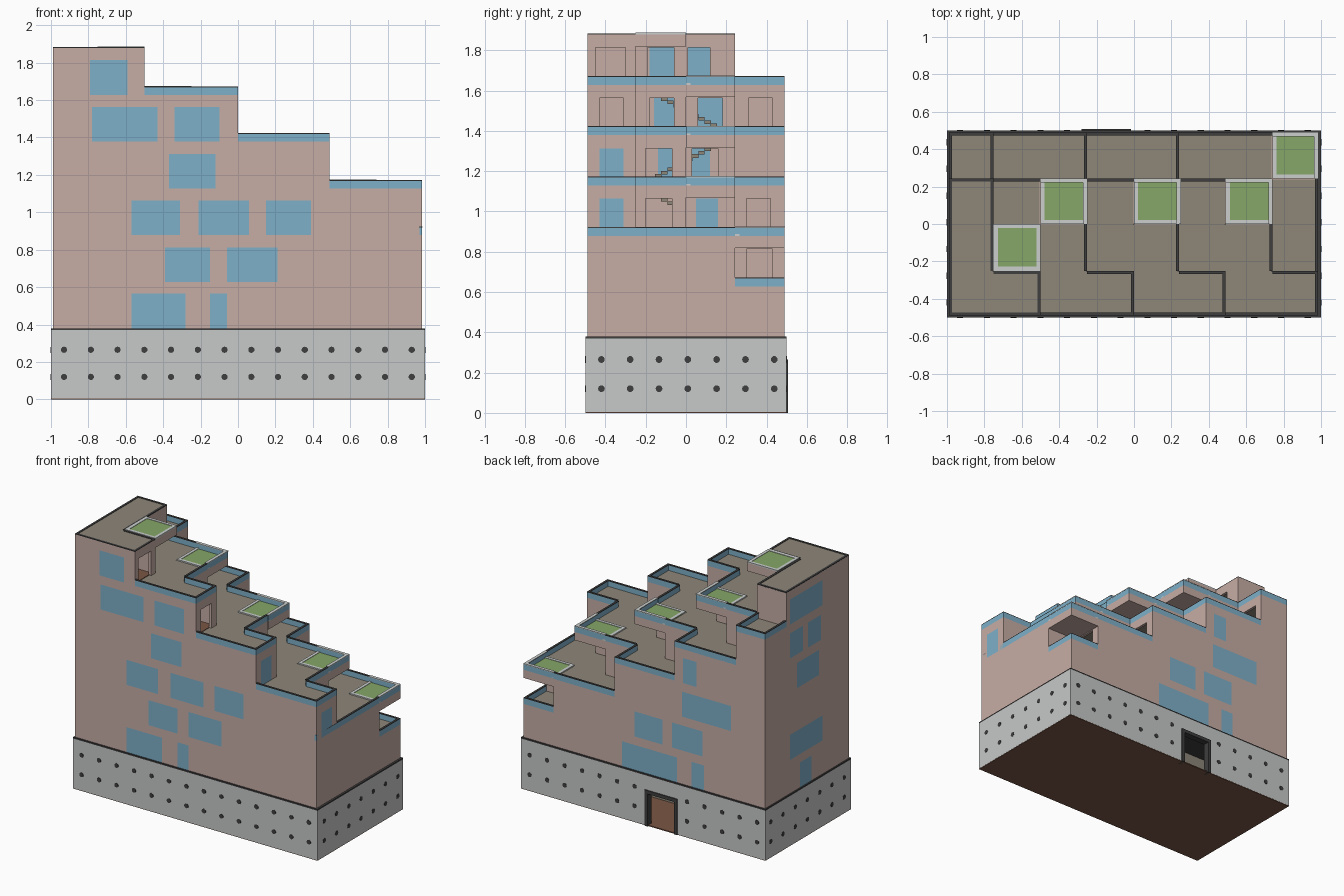
import bpy, bmesh, math
from mathutils import Matrix

if "Cube" in bpy.data.objects:
    bpy.data.objects.remove(bpy.data.objects["Cube"])


def material(name, rgb):
    m = bpy.data.materials.new(name)
    lin = [((c / 255 + 0.055) / 1.055) ** 2.4 for c in rgb]
    m.diffuse_color = (*lin, 1)
    m.use_nodes = True
    m.node_tree.nodes["Principled BSDF"].inputs["Base Color"].default_value = m.diffuse_color
    return m


PINK = material("pink_render", (199, 173, 165))
BLUE = material("blue_glass", (126, 176, 202))
GREY = material("concrete", (199, 201, 200))
DARK = material("dark_trim", (62, 62, 62))
OLIVE = material("terrace_floor", (141, 134, 121))
GREEN = material("planting", (134, 166, 104))
LIGHT = material("light_frame", (203, 207, 206))
BROWN = material("brown_floor", (122, 86, 68))


def finish(name, bm, mat):
    me = bpy.data.meshes.new(name)
    bm.to_mesh(me)
    bm.free()
    me.materials.append(mat)
    ob = bpy.data.objects.new(name, me)
    bpy.context.collection.objects.link(ob)


def boxes(name, items, mat):
    """One object from boxes given as (x0, x1, y0, y1, z0, z1)."""
    if not items:
        return
    bm = bmesh.new()
    for x0, x1, y0, y1, z0, z1 in items:
        size = Matrix.Diagonal((x1 - x0, y1 - y0, z1 - z0, 1))
        mid = Matrix.Translation(((x0 + x1) / 2, (y0 + y1) / 2, (z0 + z1) / 2))
        bmesh.ops.create_cube(bm, size=1, matrix=mid @ size)
    finish(name, bm, mat)


def prism(name, pts, z0, z1, mat):
    bm = bmesh.new()
    face = bm.faces.new([bm.verts.new((x, y, z0)) for x, y in pts])
    top = bmesh.ops.extrude_face_region(bm, geom=[face])["geom"]
    verts = [g for g in top if isinstance(g, bmesh.types.BMVert)]
    bmesh.ops.translate(bm, verts=verts, vec=(0, 0, z1 - z0))
    bmesh.ops.recalc_face_normals(bm, faces=bm.faces)
    finish(name, bm, mat)


W, E = -0.99, 0.985                      # west and east faces of the body
ROWS = [-0.49, -0.25, 0.0, 0.243, 0.49]  # depth bands, front to back
H, DOOR_H, WALL = 0.25, 0.185, 0.02


def outline(lims, inset=0.0):
    """Stepped footprint, counter-clockwise, from the east limit of each row."""
    pts = [(W + inset, ROWS[0] + inset)]
    n = len(lims)
    for i, x in enumerate(lims):
        lo = ROWS[i] + (inset if i == 0 else -inset)
        for p in ((x - inset, lo), (x - inset, ROWS[i + 1] - inset)):
            if p != pts[-1]:
                pts.append(p)
    pts.append((W + inset, ROWS[n] - inset))
    return pts


def strip(p, q, t, z0, z1):
    """Box of thickness t lying on the left (inner) side of edge p-q."""
    (ax, ay), (bx, by) = p, q
    if abs(ay - by) < 1e-6:
        o = t if bx > ax else -t
        return (min(ax, bx), max(ax, bx), min(ay, ay + o), max(ay, ay + o), z0, z1)
    o = -t if by > ay else t
    return (min(ax, ax + o), max(ax, ax + o), min(ay, by), max(ay, by), z0, z1)


def side_of(p, q):
    if abs(p[1] - q[1]) < 1e-6:
        if q[0] > p[0]:
            return "front"
        return "back" if p[1] > 0.4 else "step"
    return "right" if q[1] > p[1] else "left"


# Storeys: east limit per row, glazed windows per side, open doorways on the right,
# and the row of the cantilevered planted cell on its roof
STOREYS = [
    dict(lims=[E, E, E, E], front=[(-.57, -.28), (-.15, -.06)],
         back=[(-.27, .18), (-.49, -.39)], left=[(-.05, .08)], right=[], open=[], green=None),
    dict(lims=[E, E, E, .74], front=[(-.39, -.15), (-.06, .21)],
         back=[(-.15, .08), (-.48, -.23)], left=[(-.18, .2)], right=[(-.06, .06)],
         open=[(.3, .43)], green=3),
    dict(lims=[E, .74, .49, .24], front=[(-.57, -.31), (-.21, .06), (.15, .39)],
         back=[(-.71, -.31)], left=[], right=[(-.43, -.31), (.05, .16)],
         open=[(-.2, -.07), (.3, .42)], green=2),
    dict(lims=[.49, .24, 0, -.25], front=[(-.37, -.12)], back=[(-.43, -.32)],
         left=[(-.14, .12)], right=[(-.43, -.31)], open=[(-.2, -.07), (.03, .16)], green=2),
    dict(lims=[0, -.25, -.5, -.75], front=[(-.78, -.43), (-.34, -.1)], back=[],
         left=[(-.16, -.01), (.05, .2)], right=[],
         open=[(-.43, -.31), (-.18, -.06), (.06, .18), (.31, .43)], green=2),
    dict(lims=[-.5, -.75, -.75], front=[(-.79, -.59)], back=[], left=[(-.18, .2)],
         right=[], open=[(-.45, -.3), (-.19, -.06), (0.01, .12)], green=1),
]

for k, s in enumerate(STOREYS):
    z0 = 0.38 + k * H if k == 0 else 0.378 + k * H
    z1 = 0.378 + (k + 1) * H
    ring = outline(s["lims"])
    tag = f"storey_{k + 1}"

    # Walls split around windows and doorways
    walls, panes = [], []
    for p, q in zip(ring, ring[1:] + ring[:1]):
        side = side_of(p, q)
        ax = 0 if side in ("front", "back", "step") else 1
        lo, hi = sorted((p[ax], q[ax]))
        holes = [(a, b, True) for a, b in s.get(side, [])]
        if side == "right":
            holes += [(a, b, False) for a, b in s["open"]]
        holes = sorted(h for h in holes if h[0] >= lo and h[1] <= hi)
        full = strip(p, q, WALL, z0, z1)

        def part(a, b, za, zb):
            r = list(full)
            r[2 * ax:2 * ax + 2] = a, b
            r[4:] = za, zb
            return tuple(r)
        if holes:
            walls.append(part(lo, hi, z0 + DOOR_H, z1))
        at = lo
        for a, b, glazed in holes:
            walls.append(part(at, a, z0, z0 + DOOR_H))
            if glazed:
                panes.append(part(a, b, z0, z0 + DOOR_H))
            at = b
        walls.append(part(at, hi, z0, z0 + DOOR_H if holes else z1))
    boxes(tag + "_walls", walls, PINK)
    boxes(tag + "_windows", panes, BLUE)

    # Indoor floor and terrace deck on the roof
    prism(tag + "_floor", outline(s["lims"], .015), z0 + .003, z0 + .007, BROWN)
    prism(tag + "_roof_deck", outline(s["lims"], .004), z1 - .02, z1 + .002, OLIVE)
    if k == 0:
        above, ext = STOREYS[1]["lims"], list(s["lims"])
    else:
        # Cantilevered planted cell
        g = s["green"]
        gx0 = s["lims"][g]
        gx1, gy0, gy1 = min(gx0 + .25, E), ROWS[g], ROWS[g + 1]
        boxes(tag + "_canopy", [(gx0, gx1, gy0, gy1, z1 - .06, z1)], PINK)
        boxes(tag + "_planting", [(gx0, gx1 - .02, gy0 + .005, gy1 - .02, z1, z1 + .006)], GREEN)
        f, za, zb = .022, z1, z1 + .009
        frame = [(gx0, gx0 + f, gy0, gy1, za, zb), (gx0, gx1, gy0, gy0 + f, za, zb),
                 (gx1 - f, gx1, gy0, gy1, za, zb), (gx0, gx1, gy1 - f, gy1, za, zb)]
        if k < 5:   # pale coping on the outer parapets of the cell
            frame = frame[:2] + [(gx1 - f, gx1 + .001, gy0, gy1, z1 + .041, z1 + .047),
                                 (gx0, gx1, gy1 - f, gy1 + .001, z1 + .041, z1 + .047)]
        boxes(tag + "_planting_frame", frame, LIGHT)
        ext = list(s["lims"])
        ext[g] = gx1
        above = STOREYS[k + 1]["lims"] if k < 5 else None

    # Parapet around the exposed terrace edge, or a dark rim on the top roof
    if above is None:
        path = ring + ring[:1]
        boxes("top_roof_rim", [strip(p, q, .016, z1 - .003, z1 + .005)
                               for p, q in zip(path, path[1:])], DARK)
        continue
    path = outline(ext)[1:-1]
    path = [(above[0], ROWS[0])] + path
    if len(above) == 4:
        path.append((above[3], ROWS[4]))
    else:
        path += [(W, ROWS[4]), (W, ROWS[3])]
    path = [p for i, p in enumerate(path) if i == 0 or p != path[i - 1]]
    if k == 0:      # only the single cell left open by the storey above
        path = [(E, ROWS[3]), (E, ROWS[4]), (above[3], ROWS[4])]
    edges = list(zip(path, path[1:]))
    boxes(tag + "_parapet", [strip(p, q, .015, z1 - .002, z1 + .04) for p, q in edges], BLUE)
    boxes(tag + "_parapet_cap", [strip(p, q, .016, z1 + .04, z1 + .045) for p, q in edges], DARK)

# Indoor stair flights, alternating direction
steps = []
for k in range(5):
    for i in range(14):
        y = (-.2 + .4 * i / 13) * (1 if k % 2 else -1)
        z = .378 + k * H + .23 * (i + 1) / 14
        steps.append((-.7, -.6, y - .016, y + .016, z - .01, z + .008))
boxes("stairs", steps, OLIVE)

# Concrete base, hollow, with an entrance at the back
DX0, DX1, DZ, BT = -.28, -.016, .265, .37
boxes("base_walls", [(-1, 1, -.5, -.47, .004, BT), (-1, -.97, -.5, .5, .004, BT),
                     (.97, 1, -.5, .5, .004, BT), (-1, DX0, .47, .5, .004, BT),
                     (DX1, 1, .47, .5, .004, BT), (DX0, DX1, .47, .5, DZ, BT)], GREY)
boxes("base_floor", [(-.999, .999, -.499, .499, 0, .008)], BROWN)
boxes("base_inner_wall", [(-.97, .97, .1, .12, .008, BT)], OLIVE)
boxes("base_top_slab", [(-1, 1, -.5, .5, BT, .38)], DARK)
boxes("entrance_frame", [(DX0, DX0 + .025, .46, .507, 0, DZ), (DX1 - .025, DX1, .46, .507, 0, DZ),
                         (DX0, DX1, .46, .507, DZ - .025, DZ)], DARK)

# Round formwork holes in the base, on all four sides
bm = bmesh.new()


def dot(x, y, z, axis):
    rot = Matrix.Rotation(math.pi / 2, 4, axis)
    bmesh.ops.create_cone(bm, cap_ends=True, segments=10, radius1=.017, radius2=.017,
                          depth=.004, matrix=Matrix.Translation((x, y, z)) @ rot)


for z in (.12, .265):
    for i in range(14):
        x = -.93 + i * .143
        dot(x, -.5, z, 'X')
        if not DX0 - .03 < x < DX1 + .03:
            dot(x, .5, z, 'X')
    for i in range(7):
        for x in (-1, 1):
            dot(x, -.42 + i * .143, z, 'Y')
finish("formwork_holes", bm, DARK)
